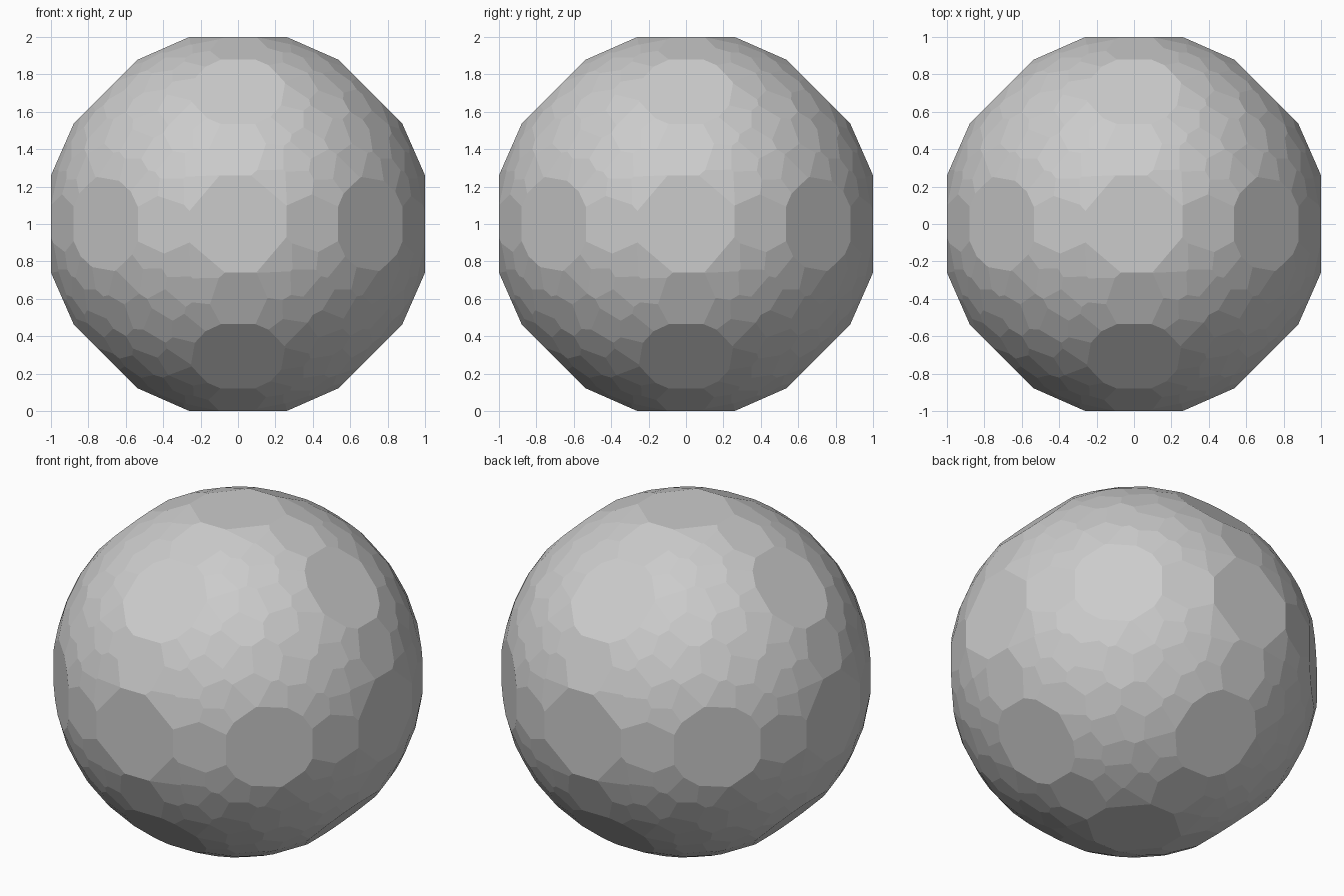
import bpy
import bmesh
import random
from itertools import permutations, product
from mathutils import Matrix, Vector

cube = bpy.data.objects.get("Cube")
if cube:
    bpy.data.objects.remove(cube, do_unlink=True)

random.seed(7)

# The 24 rotations of a cube
rotations = []
for order in permutations(range(3)):
    for signs in product((1, -1), repeat=3):
        rows = [[signs[i] if j == order[i] else 0 for j in range(3)] for i in range(3)]
        turn = Matrix(rows)
        if turn.determinant() > 0:
            rotations.append(turn)


def orbit(direction):
    """All distinct copies of a direction under the cube rotations."""
    found = []
    for turn in rotations:
        v = (turn @ Vector(direction)).normalized()
        if all((v - w).length > 0.01 for w in found):
            found.append(v)
    return found


def hull(points):
    """Convex hull of the points as a bmesh."""
    bm = bmesh.new()
    for p in points:
        bm.verts.new(p)
    out = bmesh.ops.convex_hull(bm, input=bm.verts)
    loose = {g for g in out["geom_interior"] + out["geom_unused"]
             if isinstance(g, bmesh.types.BMVert)}
    bmesh.ops.delete(bm, geom=list(loose), context="VERTS")
    bm.normal_update()
    return bm


# Large flats, then the bridges between them
flats = orbit((0, 0, 1)) + orbit((0, 1, 1))
bridges = orbit((0.4, 0, 0.91))
planes = [(v, 1.0) for v in flats] + [(v, 1.02) for v in bridges]

# Small irregular facets filling the gaps
small = []
for attempt in range(1500):
    v = Vector([random.gauss(0, 1) for i in range(3)]).normalized()
    clear = (all((v - w).length > 0.27 for w in flats)
             and all((v - w).length > 0.17 for w in bridges)
             and all((v - w).length > 0.12 for w in small))
    copies = orbit(v) if clear else []
    if len(copies) == 24 and all((v - w).length > 0.09 for w in copies[1:] if w != v and (v - w).length > 0.01):
        small += copies
planes += [(v, 1.028) for v in small]

# Intersect the half-spaces through the dual hull
dual = hull([v / d for v, d in planes])
corners = []
for face in dual.faces:
    height = face.normal.dot(face.calc_center_median())
    corners.append(face.normal / height)
dual.free()

body = hull(corners)
bmesh.ops.remove_doubles(body, verts=body.verts, dist=0.0005)
bmesh.ops.dissolve_limit(body, angle_limit=0.004, verts=body.verts, edges=body.edges)
bmesh.ops.recalc_face_normals(body, faces=body.faces)
bmesh.ops.translate(body, verts=body.verts, vec=(0, 0, 1))

mesh = bpy.data.meshes.new("faceted_ball")
body.to_mesh(mesh)
body.free()
ball = bpy.data.objects.new("faceted_ball", mesh)
bpy.context.collection.objects.link(ball)

# Plain grey surface
grey = bpy.data.materials.new("light_grey")
grey.use_nodes = True
colour = (0.6, 0.6, 0.6, 1)
grey.diffuse_color = colour
grey.node_tree.nodes["Principled BSDF"].inputs["Base Color"].default_value = colour
mesh.materials.append(grey)
